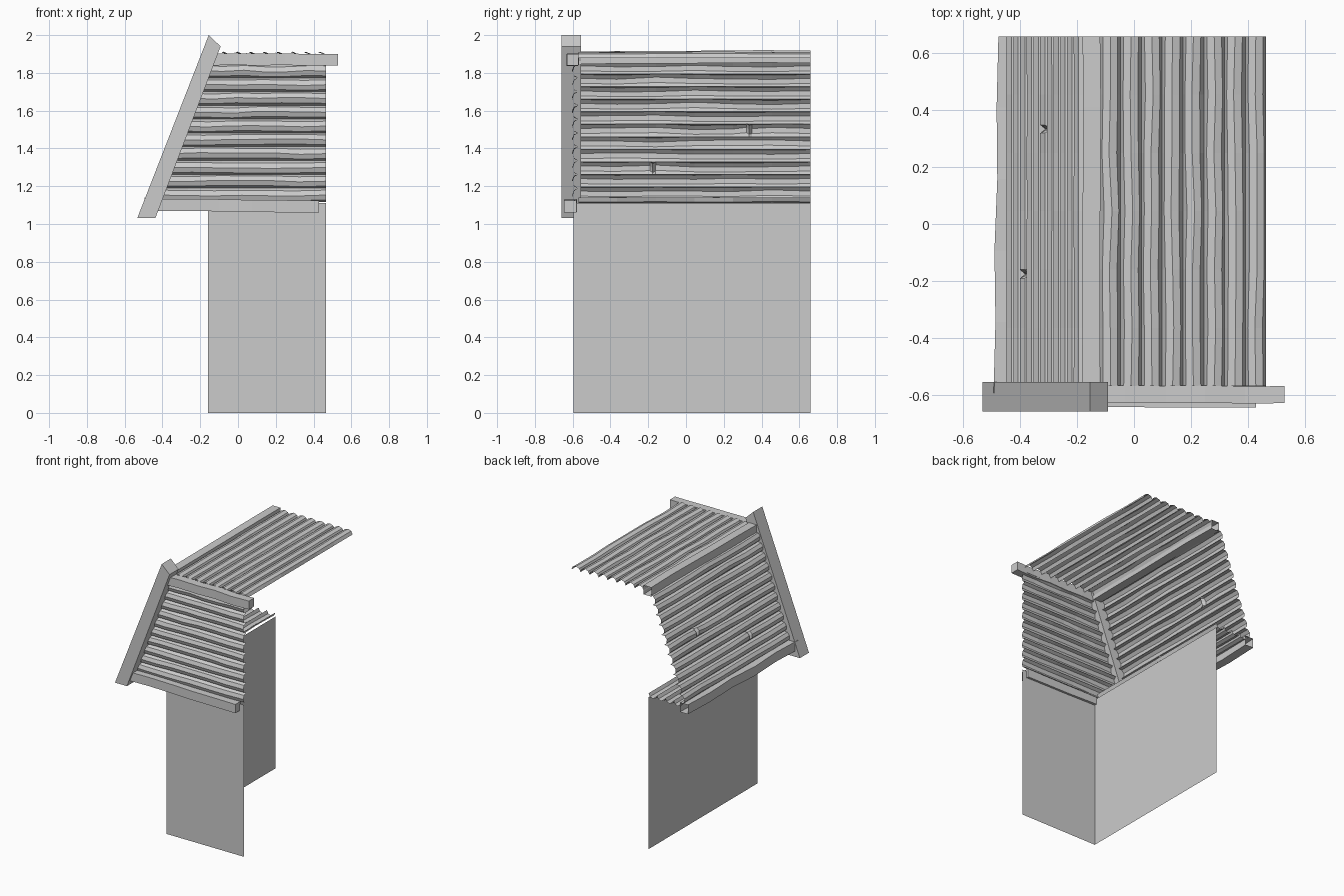
import bpy, bmesh, math, random
from mathutils import Vector as V

random.seed(4)
cube = bpy.data.objects.get("Cube")
if cube:
    bpy.data.objects.remove(cube)

grey = bpy.data.materials.new("plain_grey")
grey.use_nodes = True
tone = (0.6, 0.6, 0.6, 1)
grey.diffuse_color = tone
grey.node_tree.nodes["Principled BSDF"].inputs["Base Color"].default_value = tone

LEFT, RIGHT, FRONT, BACK = -0.16, 0.465, -0.595, 0.66


def finish(name, bm):
    mesh = bpy.data.meshes.new(name)
    bm.to_mesh(mesh)
    bm.free()
    mesh.materials.append(grey)
    obj = bpy.data.objects.new(name, mesh)
    bpy.context.collection.objects.link(obj)
    return obj


def skin(bm, rings, closed=False):
    """Join neighbouring rows of points with quads."""
    rows = [[bm.verts.new(p) for p in ring] for ring in rings]
    for a, b in zip(rows, rows[1:]):
        for i in range(len(a) if closed else len(a) - 1):
            j = (i + 1) % len(a)
            bm.faces.new((a[i], a[j], b[j], b[i]))
    return rows


def log_wall(name, first, last, out, count, span, depth=0.032, cracks={}):
    """Row of half-round logs from first to last; span(p) gives both log ends."""
    bm = bmesh.new()
    first, last, out = V(first), V(last), V(out).normalized()
    step = (last - first) / count
    for n in range(count):
        stops = [k / 6 for k in range(7)]
        crack = cracks.get(n)
        if crack:
            stops = sorted(stops + [crack - 0.012, crack, crack + 0.012])
        rings = []
        for t in stops:
            inner = 0 < t < 1
            wob = random.uniform(-0.006, 0.006) if inner else 0
            bulge = depth * (0.1 if t == crack else 1) + wob * 0.4
            ring = []
            for k in range(5):
                a = math.pi * k / 4
                across = (1 - math.cos(a)) / 2
                p = first + step * (n + across) + out * bulge * math.sin(a)
                p += step.normalized() * wob * math.sin(a)
                start, end = span(p)
                ring.append(start.lerp(end, t))
            rings.append(ring)
        skin(bm, rings)
    bmesh.ops.recalc_face_normals(bm, faces=bm.faces)
    return finish(name, bm)


def beam(name, start, end, u, v, caps=(True, True)):
    """Slightly crooked square beam; u and v are half-width vectors."""
    bm = bmesh.new()
    start, end, u, v = V(start), V(end), V(u), V(v)
    rings = []
    for k in range(6):
        c = start.lerp(end, k / 5)
        c += (u + v) * random.uniform(-0.12, 0.12) * (0 < k < 5)
        rings.append([c - u - v, c + u - v, c + u + v, c - u + v])
    rows = skin(bm, rings, closed=True)
    for row, cap in zip((rows[0], rows[-1]), caps):
        if cap:
            bm.faces.new(row)
    bmesh.ops.recalc_face_normals(bm, faces=bm.faces)
    return finish(name, bm)


def panel(name, a, b, top):
    bm = bmesh.new()
    skin(bm, [[(*a, 0), (*b, 0)], [(*a, top), (*b, top)]])
    return finish(name, bm)


def slant_x(z):
    return -0.43 + 0.356 * (z - 1.13)


def along_y(p):
    return V((p.x, -0.57, p.z)), V((p.x, BACK, p.z))


def along_x(p):
    return V((slant_x(p.z), p.y, p.z)), V((RIGHT, p.y, p.z))


# Plain lower walls
panel("lower_front_wall", (LEFT, FRONT), (RIGHT, FRONT), 1.11)
panel("lower_side_wall", (LEFT, BACK), (LEFT, FRONT), 1.11)

# Log surfaces
log_wall("front_logs", (0, -0.57, 1.117), (0, -0.57, 1.847), (0, -1, 0), 10, along_x)
log_wall("slanted_logs", (slant_x(1.13), 0, 1.13), (slant_x(1.86), 0, 1.86),
         (-0.94, 0, 0.34), 11, along_y, cracks={2: 0.32, 5: 0.735})
log_wall("roof_logs", (-0.12, 0, 1.878), (RIGHT, 0, 1.878), (0, 0, 1), 8, along_y)
log_wall("overhang_logs", (-0.43, 0, 1.14), (LEFT, 0, 1.14), (0, 0, -1), 4, along_y)

# Long beams, open at the back end
beam("top_side_beam", (-0.152, FRONT, 1.88), (-0.15, BACK, 1.885),
     (0.031, 0, 0), (0, 0, 0.033), (True, False))
beam("bottom_side_beam", (-0.462, FRONT, 1.105), (-0.445, BACK, 1.105),
     (0.032, 0, 0), (0, 0, 0.034), (True, False))

# Front beams
beam("top_front_beam", (-0.17, -0.6, 1.87), (0.53, -0.6, 1.87),
     (0, 0.03, 0), (0, 0, 0.031))
beam("bottom_front_beam", (-0.45, -0.612, 1.1), (0.43, -0.612, 1.092),
     (0, 0.033, 0), (0, 0, 0.032))

# Leaning corner post
bm = bmesh.new()
outline = [(-0.533, 1.032), (-0.437, 1.032), (-0.092, 1.94), (-0.155, 2.0)]
rows = skin(bm, [[(x, y, z) for x, z in outline] for y in (-0.66, -0.555)], closed=True)
for row in rows:
    bm.faces.new(row)
bmesh.ops.recalc_face_normals(bm, faces=bm.faces)
finish("corner_post", bm)
